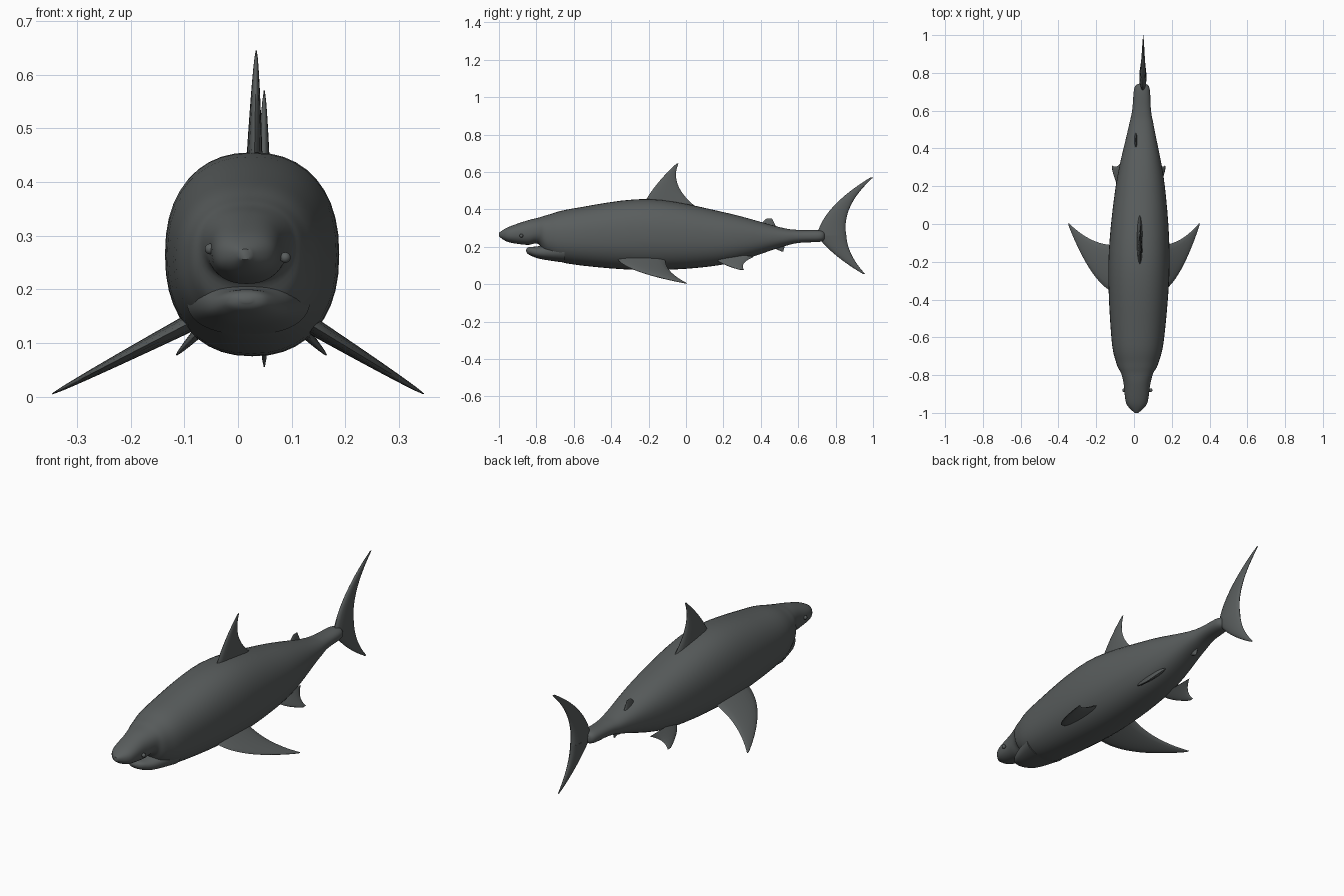
import bpy, bmesh, math
from mathutils import Vector

cube = bpy.data.objects.get("Cube")
if cube:
    bpy.data.objects.remove(cube)

skin = bpy.data.materials.new("slate grey")
skin.use_nodes = True
skin.diffuse_color = (0.1, 0.11, 0.11, 1)
skin.node_tree.nodes["Principled BSDF"].inputs["Base Color"].default_value = skin.diffuse_color


def spine_x(y):
    """The spine drifts gently sideways from snout to tail."""
    return 0.03 + y / 60


def refine(stations, steps=6):
    """Pass a smooth curve through the stations."""
    points = [Vector(station) for station in stations]
    padded = [points[0]] + points + [points[-1]]
    curve = []
    for before, start, end, after in zip(padded, padded[1:], padded[2:], padded[3:]):
        leave, arrive = (end - before) / 2, (after - start) / 2
        for step in range(steps):
            t = step / steps
            ease = t * t * (3 - 2 * t)
            curve.append(start.lerp(end, ease) + leave * t * (1 - t) ** 2 - arrive * t * t * (1 - t))
    return curve + [points[-1]]


def skin_rings(name, rings, sharp_angle):
    """Join closed rings into a capped, smooth surface."""
    bm = bmesh.new()
    loops = [[bm.verts.new(point) for point in ring] for ring in rings]
    for lower, upper in zip(loops, loops[1:]):
        for j in range(len(lower)):
            bm.faces.new((lower[j - 1], lower[j], upper[j], upper[j - 1]))
    bm.faces.new(loops[0])
    bm.faces.new(loops[-1])
    bmesh.ops.recalc_face_normals(bm, faces=bm.faces)
    mesh = bpy.data.meshes.new(name)
    bm.to_mesh(mesh)
    bm.free()
    mesh.materials.append(skin)
    obj = bpy.data.objects.new(name, mesh)
    bpy.context.collection.objects.link(obj)
    bpy.context.view_layer.objects.active = obj
    obj.select_set(True)
    bpy.ops.object.shade_smooth_by_angle(angle=math.radians(sharp_angle))
    obj.select_set(False)


def hull(name, stations, sides=40, squareness=0.88):
    """Loft along y; each station is y, centre height, half height, half width."""
    def rounded(value):
        return math.copysign(abs(value) ** squareness, value)

    angles = [math.tau * j / sides for j in range(sides)]
    rings = []
    for y, z, tall, wide in refine(stations):
        rings.append([(spine_x(y) + wide * rounded(math.cos(a)), y, z + tall * rounded(math.sin(a)))
                      for a in angles])
    skin_rings(name, rings, sharp_angle=50)


def fin(name, root, tip, lead, trail, thickness, sides=16, rows=16):
    """Loft from root to tip (x, z); each edge is its root y, tip y and bow."""
    def edge(start, end, bow, t):
        return start + (end - start) * t + 4 * bow * t * (1 - t)

    root, tip = Vector((root[0], 0, root[1])), Vector((tip[0], 0, tip[1]))
    normal = (tip - root).cross(Vector((0, 1, 0))).normalized()
    rings = []
    for row in range(rows + 1):
        t = row / rows
        front, back = edge(*lead, t), edge(*trail, t)
        half = thickness * (1 - t) ** 0.7 + 0.001
        ring = []
        for j in range(sides):
            a = math.tau * j / sides
            point = root.lerp(tip, t) + normal * half * math.sin(a)
            point.y = front + (back - front) * (1 - math.cos(a)) / 2
            ring.append(point)
        rings.append(ring)
    skin_rings(name, rings, sharp_angle=70)


# Body: snout, throat, belly and tail stalk
hull("body", [
    (-1, 0.265, 0.01, 0.01),
    (-0.95, 0.265, 0.04, 0.055),
    (-0.85, 0.275, 0.065, 0.07),
    (-0.79, 0.285, 0.07, 0.085),
    (-0.74, 0.26, 0.11, 0.11),
    (-0.6, 0.255, 0.15, 0.14),
    (-0.2, 0.265, 0.19, 0.162),
    (0.2, 0.245, 0.14, 0.13),
    (0.5, 0.25, 0.055, 0.07),
    (0.6, 0.255, 0.035, 0.05),
    (0.72, 0.257, 0.03, 0.04),
    (0.745, 0.257, 0.01, 0.01)])

# Lower jaw under the open mouth
hull("lower_jaw", [
    (-0.855, 0.18, 0.005, 0.01),
    (-0.84, 0.178, 0.02, 0.04),
    (-0.78, 0.17, 0.035, 0.075),
    (-0.65, 0.18, 0.065, 0.115)])

# Fins on the centre line
fin("dorsal_fin", (0.03, 0.4), (0.034, 0.645),
    lead=(-0.24, -0.05, -0.02), trail=(0.07, -0.04, -0.055), thickness=0.016)
fin("second_dorsal_fin", (0.01, 0.29), (0.01, 0.35),
    lead=(0.39, 0.43, -0.01), trail=(0.49, 0.46, 0), thickness=0.01)
fin("anal_fin", (0.04, 0.21), (0.04, 0.175),
    lead=(0.46, 0.51, -0.01), trail=(0.53, 0.52, 0), thickness=0.008)
fin("upper_tail_lobe", (0.047, 0.26), (0.049, 0.57),
    lead=(0.7, 0.985, -0.055), trail=(0.857, 1, -0.05), thickness=0.018)
fin("lower_tail_lobe", (0.047, 0.26), (0.049, 0.055),
    lead=(0.7, 0.945, -0.025), trail=(0.857, 0.957, -0.022), thickness=0.018)

# Paired fins and eyes
for side, sign in (("left", 1), ("right", -1)):
    fin(side + "_pectoral_fin", (0.02 + sign * 0.105, 0.14), (sign * 0.346, 0.005),
        lead=(-0.37, -0.01, -0.075), trail=(-0.11, 0.005, -0.035), thickness=0.016)
    fin(side + "_pelvic_fin", (0.025 + sign * 0.075, 0.145), (0.025 + sign * 0.14, 0.077),
        lead=(0.15, 0.285, -0.025), trail=(0.36, 0.31, -0.025), thickness=0.013)
    bpy.ops.mesh.primitive_uv_sphere_add(
        segments=16, ring_count=10, radius=0.01,
        location=(0.018 + sign * 0.07, -0.88, 0.267 - sign * 0.008))
    eye = bpy.context.object
    eye.name = side + "_eye"
    eye.data.materials.append(skin)
    bpy.ops.object.shade_smooth()
    eye.select_set(False)
